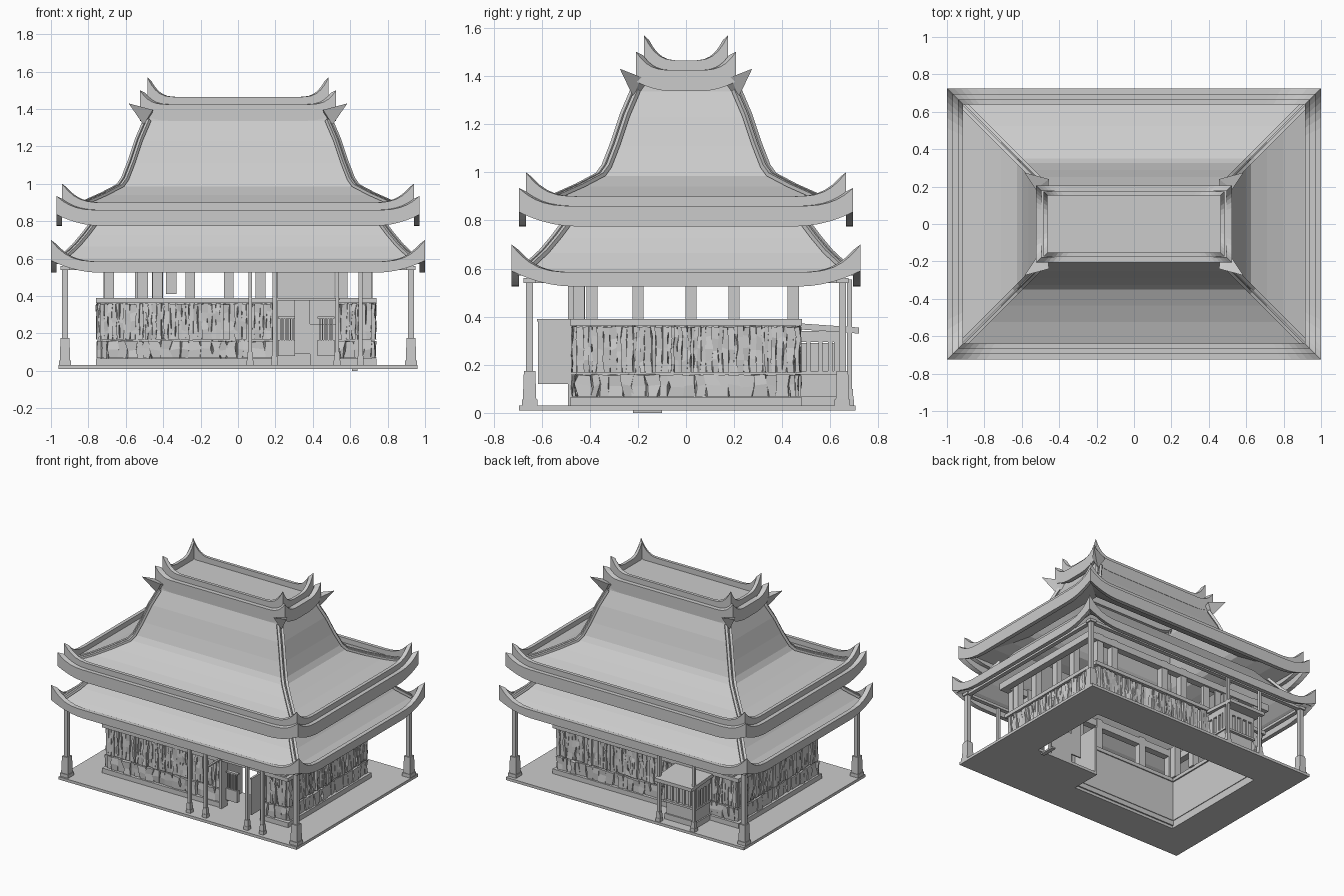
import bpy, bmesh, math, random
from mathutils import Vector

if "Cube" in bpy.data.objects:
    bpy.data.objects.remove(bpy.data.objects["Cube"])

random.seed(4)


def finish(bm, name):
    bmesh.ops.recalc_face_normals(bm, faces=bm.faces)
    me = bpy.data.meshes.new(name)
    bm.to_mesh(me)
    bm.free()
    ob = bpy.data.objects.new(name, me)
    bpy.context.collection.objects.link(ob)
    return ob


def add_box(bm, x0, x1, y0, y1, z0, z1, taper=1.0):
    cx, cy = (x0 + x1) / 2, (y0 + y1) / 2
    vs = []
    for z, k in ((z0, 1), (z1, taper)):
        for x, y in ((x0, y0), (x1, y0), (x1, y1), (x0, y1)):
            vs.append(bm.verts.new((cx + (x - cx) * k, cy + (y - cy) * k, z)))
    bm.faces.new(vs[:4])
    bm.faces.new(vs[4:])
    for i in range(4):
        j = (i + 1) % 4
        bm.faces.new((vs[i], vs[j], vs[4 + j], vs[4 + i]))


def boxes(name, items):
    bm = bmesh.new()
    for it in items:
        add_box(bm, *it)
    return finish(bm, name)


def frame(name, hx, hy, t, z0, z1, cx=0.0):
    """Rectangular ring with wall thickness t."""
    return boxes(name, [(cx - hx, cx + hx, -hy, -hy + t, z0, z1), (cx - hx, cx + hx, hy - t, hy, z0, z1),
                        (cx - hx, cx - hx + t, -hy + t, hy - t, z0, z1),
                        (cx + hx - t, cx + hx, -hy + t, hy - t, z0, z1)])


def eave(name, hx, hy, t, zb, zt, rise_b, rise_t, span):
    """Mitred fascia ring whose corners sweep upward."""
    offs = [0, .05, .15, .28, .42, .6, .8, 1]
    path = []
    corners = [(-hx, -hy), (hx, -hy), (hx, hy), (-hx, hy)]
    for i in range(4):
        a, b = Vector(corners[i]), Vector(corners[(i + 1) % 4])
        n = (b - a).length
        ds = [o * span for o in offs]
        for d in ds + [n - d for d in reversed(ds[1:])]:
            s = max(0, 1 - min(d, n - d) / span)
            path.append((a.lerp(b, d / n), s ** 2, s ** 3.1))
    bm = bmesh.new()
    kx, ky = (hx - t) / hx, (hy - t) / hy
    rings = []
    for p, sb, st in path:
        b, c = zb + rise_b * sb, zt + rise_t * st
        rings.append([bm.verts.new(v) for v in ((p.x, p.y, b), (p.x, p.y, c),
                                               (p.x * kx, p.y * ky, c - .2 * rise_t * st),
                                               (p.x * kx, p.y * ky, b))])
    for i in range(len(rings)):
        A, B = rings[i], rings[(i + 1) % len(rings)]
        for k in range(4):
            m = (k + 1) % 4
            bm.faces.new((A[k], B[k], B[m], A[m]))
    return finish(bm, name)


def hip_roof(name, hx, hy, prof):
    """Four curved slopes from (inset, height) profile points, plus paired hip ribs."""
    bm = bmesh.new()
    loops = [[bm.verts.new((sx * (hx - d), sy * (hy - d), z))
              for sx, sy in ((-1, -1), (1, -1), (1, 1), (-1, 1))] for d, z in prof]
    for A, B in zip(loops, loops[1:]):
        for i in range(4):
            j = (i + 1) % 4
            bm.faces.new((A[i], A[j], B[j], B[i]))
    finish(bm, name)
    bm = bmesh.new()
    for sx in (-1, 1):
        for sy in (-1, 1):
            side = Vector((-sx, sy, 0)).normalized()
            for off in (-.013, .013):
                prev = None
                for d, z in prof[1:-1]:
                    c = Vector((sx * (hx - d), sy * (hy - d), z)) + side * off
                    out = Vector((sx * .01, sy * .01, .012))
                    w = side * .009
                    sec = [bm.verts.new(v) for v in (c - w, c + w, c + w + out, c - w + out)]
                    if prev:
                        for k in range(4):
                            m = (k + 1) % 4
                            bm.faces.new((prev[k], prev[m], sec[m], sec[k]))
                    else:
                        bm.faces.new(sec)
                    prev = sec
                bm.faces.new(prev)
    finish(bm, name + "_hip_ribs")


# Floor slab with open interior and entry floor
boxes("floor_slab", [(-.96, .96, -.695, -.43, .01, .03), (-.96, .96, .43, .705, .01, .03),
                     (-.96, -.7, -.43, .43, .01, .03), (.68, .96, -.43, .43, .01, .03),
                     (.16, .68, -.43, -.2, .01, .03)])
boxes("floor_pad", [(.61, .64, -.22, -.1, 0, .012)])

# Roof tiers
hip_roof("lower_roof", 1.0, .725, [(.02, .57), (.07, .60), (.14, .665), (.19, .725), (.235, .785), (.30, .87)])
eave("lower_eave", 1.0, .725, .03, .525, .585, .065, .115, .26)
hip_roof("upper_roof", .97, .695, [(.02, .855), (.06, .865), (.17, .9), (.26, .94), (.345, .985), (.37, 1.02),
                                   (.405, 1.11), (.445, 1.23), (.49, 1.335), (.5, 1.42)])
eave("upper_eave", .97, .695, .03, .775, .86, .06, .075, .24)
eave("upper_eave_crest", .94, .665, .025, .83, .90, .04, .10, .22)
eave("ridge_cap_eave", .525, .207, .03, 1.337, 1.425, .04, .075, .15)
eave("ridge_cap_crest", .485, .175, .022, 1.40, 1.465, .03, .105, .15)
boxes("ridge_cap_top", [(-.5, .5, -.185, .185, 1.405, 1.425)])

# Corner spikes at the top of the hips
bm = bmesh.new()
for sx in (-1, 1):
    for sy in (-1, 1):
        pts = [(.585, .275, 1.43), (.525, .185, 1.395), (.455, .24, 1.395), (.505, .22, 1.315), (.46, .16, 1.36)]
        t, a, b, c, d = [bm.verts.new((sx * x, sy * y, z)) for x, y, z in pts]
        for f in ((t, a, b), (t, a, c), (t, b, c), (a, b, d), (a, c, d), (b, c, d)):
            bm.faces.new(f)
finish(bm, "hip_spikes")

# Wall core, plinth and cap, broken at the front door
for nm, hx, hy, t, z0, z1 in (("wall_plinth", .75, .48, .06, .03, .065), ("wall_core", .725, .455, .04, .065, .365),
                              ("wall_cap", .75, .482, .075, .363, .39)):
    cx = -.01
    parts = [(cx - hx, cx + hx, hy - t, hy, z0, z1), (cx - hx, cx - hx + t, -hy, hy - t, z0, z1),
             (cx + hx - t, cx + hx, -hy, hy - t, z0, z1), (cx - hx + t, .2, -hy, -hy + t, z0, z1),
             (.54, cx + hx - t, -hy, -hy + t, z0, z1)]
    boxes(nm, parts)


def cladding(name, z0, z1, wmin, wmax, rows, jit):
    """Irregular rough pieces covering the outside of the walls."""
    bm = bmesh.new()
    runs = [((-.735, -.455), (.2, -.455)), ((.54, -.455), (.715, -.455)), ((.715, -.455), (.715, .455)),
            ((.715, .455), (-.735, .455)), ((-.735, .455), (-.735, -.455))]
    for p, q in runs:
        p, q = Vector((*p, 0)), Vector((*q, 0))
        u = (q - p).normalized()
        n = Vector((u.y, -u.x, 0))
        s, end = 0, (q - p).length
        while s < end - .004:
            w = min(random.uniform(wmin, wmax), end - s)
            depth = random.uniform(.006, .022)
            prev = None
            for r in range(rows + 1):
                z = z0 + (z1 - z0) * r / rows
                sec = []
                for a, dd in ((0, 0), (w, 0), (w, depth), (0, depth)):
                    j = random.uniform(-jit, jit) if dd else 0
                    k = random.uniform(-.006, .005) if dd else -.005
                    zz = z + (random.uniform(-.01, .01) if 0 < r < rows else -random.random() * .008 * (r == rows))
                    sec.append(bm.verts.new(p + u * (s + a + j) + n * (dd + k) + Vector((0, 0, zz))))
                if prev:
                    for k in range(4):
                        m = (k + 1) % 4
                        bm.faces.new((prev[k], prev[m], sec[m], sec[k]))
                else:
                    bm.faces.new(sec)
                prev = sec
            bm.faces.new(prev)
            s += w
    finish(bm, name)


cladding("stone_course", .068, .162, .03, .065, 2, .011)
cladding("bark_planks", .168, .362, .011, .03, 4, .005)

# Short posts above the wall and the beam on top
posts = [(x - .026, x + .026, s * .445 - .024, s * .445 + .024, .385, .62)
         for s in (-1, 1) for x in (-.69, -.43, -.05, .12, .56, .69)]
posts += [(s * .695 - .024, s * .695 + .024, y - .023, y + .023, .385, .62)
          for s in (-1, 1) for y in (-.39, -.2, .02, .2)]
boxes("upper_posts", posts)
frame("top_beam", .79, .475, .05, .56, .61)
frame("eave_beam", .94, .665, .03, .54, .56)

# Square corner columns and entry posts with tapered feet
feet, cols = [], []
spots = [(sx * .925, sy * .65, .015) for sx in (-1, 1) for sy in (-1, 1)]
spots += [(x, -.65, .01) for x in (.065, .195, .53, .655)] + [(-.26, .68, .01), (-.54, .68, .01)]
for x, y, r in spots:
    big = r > .012
    cols.append((x - r, x + r, y - r, y + r, .03, .555))
    w, h = (.028, .175) if big else (.016, .1)
    feet += [(x - w, x + w, y - w, y + w, .05, h, .85), (x - w * 1.15, x + w * 1.15, y - w * 1.15, y + w * 1.15, .03, .055)]
    if big:
        feet.append((x - .025, x + .025, y - .025, y + .025, .54, .56))
boxes("columns", cols)
boxes("column_feet", feet)

# Front entry: hanging panels, frame, recess walls and slatted gates
boxes("entry_panels", [(.205, .515, -.47, -.455, .385, .56), (.53, .54, -.615, -.482, .12, .385)])
boxes("entry_frame", [(.19, .21, -.49, -.42, .03, .56), (.52, .54, -.49, -.42, .03, .39),
                      (.19, .54, -.485, -.43, .375, .39), (.185, .2, -.62, -.48, .38, .39),
                      (.53, .545, -.62, -.48, .38, .39)])
gate = []
for x0 in (.225, .435):
    gate += [(x0 + i * .013, x0 + i * .013 + .007, -.44, -.425, .16, .28) for i in range(6)]
    gate += [(x0 - .01, x0 + .08, -.445, -.42, .28, .29), (x0 - .01, x0 + .08, -.445, -.42, .08, .165)]
boxes("entry_gates", gate)
boxes("entry_recess", [(.3, .385, -.21, -.2, .09, .38), (.16, .175, -.43, -.2, .03, .38),
                       (.385, .56, -.21, -.2, .03, .25)])

# Back booth with stone base, glazed frame and sloping roof
x0, x1, yb, yf = -.53, -.27, .46, .635
parts = [(x0, x1, yb, yf, .03, .07), (x0 + .01, x1 - .01, yb, yf - .01, .07, .29), (x0, x1, yb, yf + .01, .16, .175),
         (x0, x1, yb, yf, .295, .34)]
for i in range(6):
    x = x0 + i * (x1 - x0 - .018) / 5
    parts.append((x, x + .018, yf - .02, yf, .17, .3))
for x in (x0, x1 - .018):
    parts += [(x, x + .018, y, y + .018, .17, .3) for y in (.5, .55, .59)]
boxes("booth", parts)
boxes("booth_hangings", [(-.54, -.48, .45, .46, .39, .6), (-.46, -.40, .45, .46, .39, .6),
                         (-.385, -.33, .45, .46, .41, .6), (-.28, -.23, .43, .46, .385, .6)])
ob = boxes("booth_roof", [(-.55, -.25, .47, .72, .345, .37)])
for v in ob.data.vertices:
    v.co.z -= (v.co.y - .5) * .07
